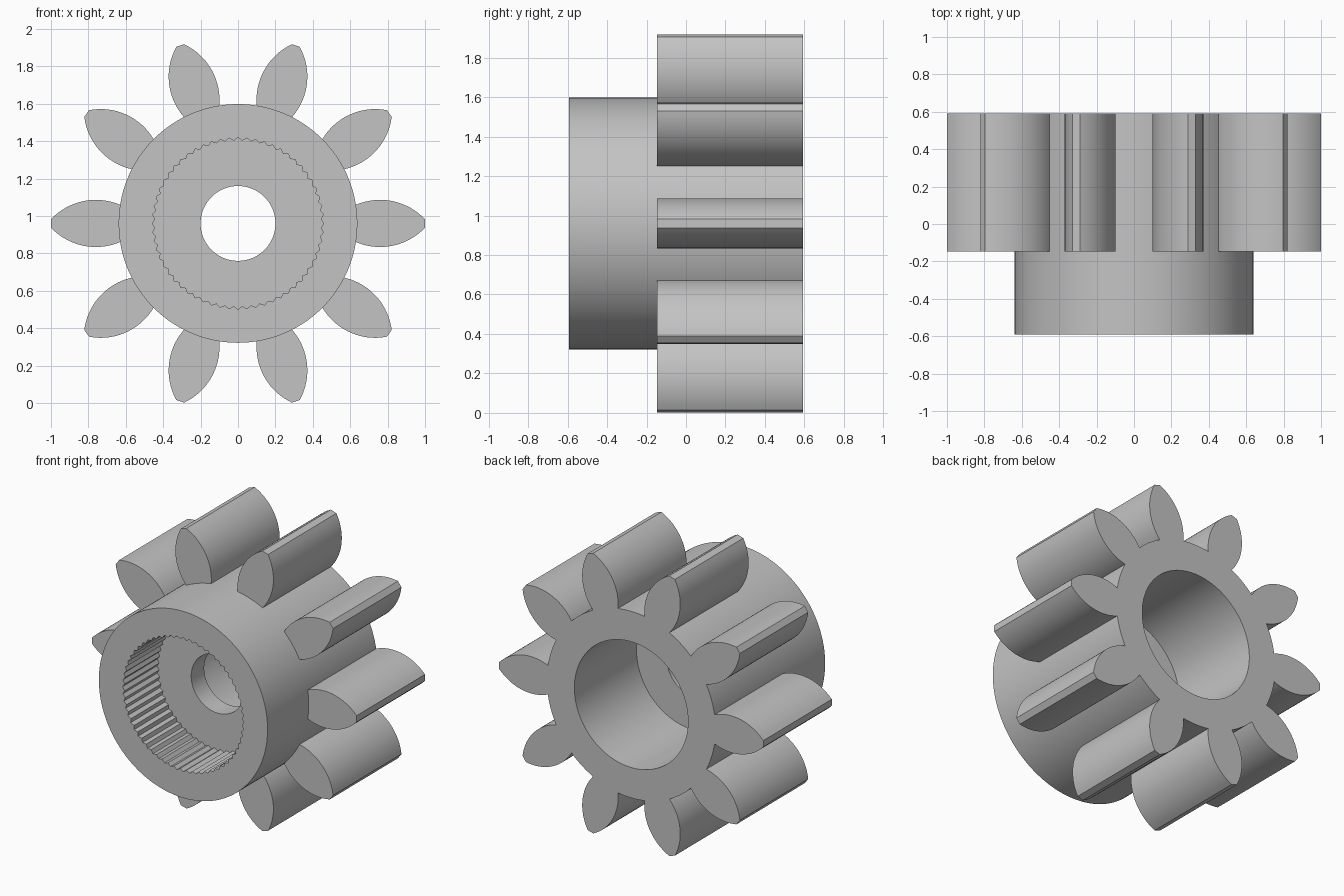
import bpy
import bmesh
from math import sin, cos, pi, sqrt

cube = bpy.data.objects.get("Cube")
if cube:
    bpy.data.objects.remove(cube, do_unlink=True)

AXIS_Z = 0.96
FRONT, TOOTH_FRONT, BACK = -0.592, -0.147, 0.592
SEGMENTS, FLUTES, TEETH = 240, 60, 10

grey = bpy.data.materials.new("plain grey")
grey.use_nodes = True
colour = (0.55, 0.55, 0.55, 1)
grey.diffuse_color = colour
grey.node_tree.nodes["Principled BSDF"].inputs["Base Color"].default_value = colour


def finish(bm, name):
    bmesh.ops.recalc_face_normals(bm, faces=bm.faces)
    mesh = bpy.data.meshes.new(name)
    bm.to_mesh(mesh)
    bm.free()
    mesh.materials.append(grey)
    obj = bpy.data.objects.new(name, mesh)
    bpy.context.collection.objects.link(obj)
    return obj


def flute_radius(angle):
    return 0.451 + 0.008 * cos(FLUTES * angle)


# Hub: a closed profile swept round the axis, with a fluted front socket,
# a pierced web and a plain back bore
profile = [(FRONT, 0.638), (BACK, 0.638), (BACK, 0.43), (-0.08, 0.43),
           (-0.08, 0.2), (-0.22, 0.2), (-0.22, flute_radius), (FRONT, flute_radius)]
bm = bmesh.new()
rings = []
for y, radius in profile:
    ring = []
    for i in range(SEGMENTS):
        a = 2 * pi * i / SEGMENTS
        r = radius(a) if callable(radius) else radius
        ring.append(bm.verts.new((r * cos(a), y, AXIS_Z + r * sin(a))))
    rings.append(ring)
for k, ring in enumerate(rings):
    other = rings[(k + 1) % len(rings)]
    for i in range(SEGMENTS):
        j = (i + 1) % SEGMENTS
        bm.faces.new((ring[i], ring[j], other[j], other[i]))
gear = finish(bm, "pinion_gear")

# Teeth: prisms with two circular-arc flanks and a narrow flat tip
STEPS, ROOT, WIDEST, FLANK = 20, 0.6, 0.76, 0.329
flank = []
for i in range(STEPS + 1):
    x = ROOT + (1 - ROOT) * i / STEPS
    flank.append((x, sqrt(FLANK ** 2 - (x - WIDEST) ** 2) - FLANK + 0.126))
outline = flank + [(x, -h) for x, h in reversed(flank)]
bm = bmesh.new()
for t in range(TEETH):
    c, s = cos(2 * pi * t / TEETH), sin(2 * pi * t / TEETH)
    verts = [bm.verts.new((x * c - h * s, TOOTH_FRONT, AXIS_Z + x * s + h * c))
             for x, h in outline]
    face = bm.faces.new(verts)
    extruded = bmesh.ops.extrude_face_region(bm, geom=[face], use_keep_orig=True)["geom"]
    moved = [v for v in extruded if isinstance(v, bmesh.types.BMVert)]
    bmesh.ops.translate(bm, verts=moved, vec=(0, BACK - TOOTH_FRONT, 0))
teeth = finish(bm, "gear_teeth")

# Fuse teeth and hub into one solid
bpy.ops.object.select_all(action='DESELECT')
bpy.context.view_layer.objects.active = gear
gear.select_set(True)
union = gear.modifiers.new("fuse teeth", 'BOOLEAN')
union.operation = 'UNION'
union.solver = 'EXACT'
union.object = teeth
bpy.ops.object.modifier_apply(modifier=union.name)
bpy.data.objects.remove(teeth, do_unlink=True)
bpy.ops.object.shade_smooth_by_angle(angle=pi / 6)
